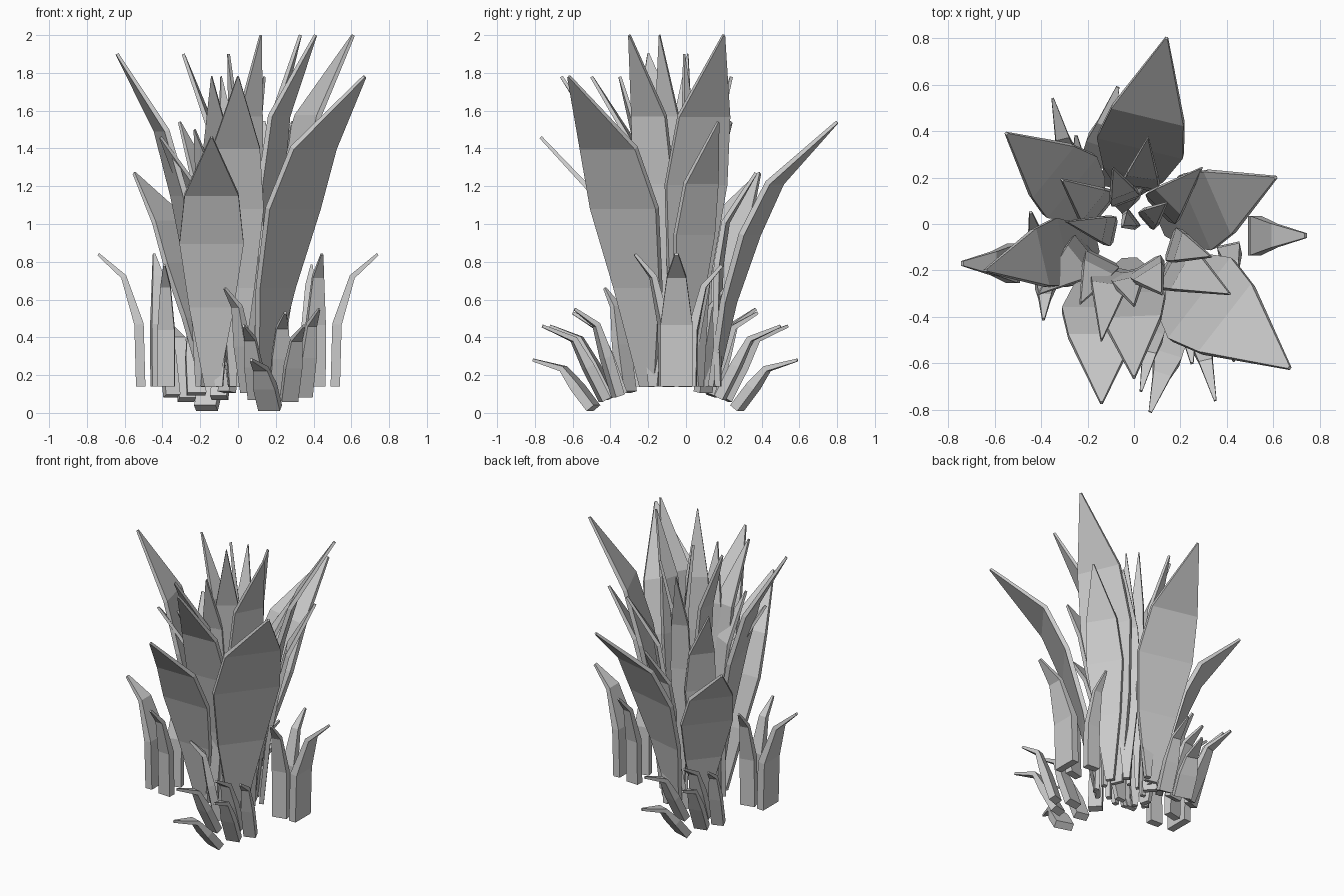
import bpy, bmesh
from mathutils import Vector

# Leaf templates: (outward fraction, height fraction, width fraction, thickness)
BROAD = [(0, 0, .22, .03), (.13, .32, .70, .03), (.30, .575, 1, .03), (.50, .77, .84, .028), (1, 1, .03, .016)]
INNER = [(0, 0, .22, .03), (-.03, .32, .70, .03), (.02, .575, 1, .03), (.20, .77, .84, .026), (1, 1, .03, .016)]
UPRIGHT = [(0, 0, 1, .05), (.04, .47, 1, .05), (.40, .83, .6, .03), (1, 1, .12, .015)]
SPLAYED = [(0, 0, 1, .05), (.27, .45, 1, .05), (.50, .82, .65, .03), (1, 1, .12, .015)]


def leaf(name, template, base, tip, width):
    """Flat bent blade with rectangular sections, swept from base to tip."""
    base, tip = Vector(base), Vector(tip)
    run = tip - base
    out = Vector((run.x, run.y, 0))
    side = Vector((-out.y, out.x, 0)).normalized()
    pts = [base + out * o + Vector((0, 0, run.z * h)) for o, h, w, t in template]
    bm = bmesh.new()
    rings = []
    for i, (o, h, w, t) in enumerate(template):
        tangent = (pts[min(i + 1, len(pts) - 1)] - pts[max(i - 1, 0)]).normalized()
        normal = side.cross(tangent).normalized()
        a, b = side * (width * w / 2), normal * (t / 2)
        rings.append([bm.verts.new(pts[i] + d) for d in (a + b, b - a, -a - b, a - b)])
    for r, s in zip(rings, rings[1:]):
        for k in range(4):
            n = (k + 1) % 4
            bm.faces.new((r[k], r[n], s[n], s[k]))
    bm.faces.new(rings[0][::-1])
    bm.faces.new(rings[-1])
    bmesh.ops.recalc_face_normals(bm, faces=bm.faces)
    mesh = bpy.data.meshes.new(name)
    bm.to_mesh(mesh)
    bm.free()
    bpy.context.collection.objects.link(bpy.data.objects.new(name, mesh))


def leaf_pair(name, template, base, tip, width):
    """A leaf and its half-turn copy about the plant's axis at y = -0.11."""
    leaf(name, template, base, tip, width)
    turn = lambda p: (-p[0], -.22 - p[1], p[2])
    leaf(name, template, turn(base), turn(tip), width)


# Broad outer leaves: base x, y, tip x, y, z, width
for bx, by, x, y, z, w in [
    (-.02, .14, .14, .80, 1.54, .38),
    (.13, -.01, .61, .20, 2.0, .35),
    (.13, -.20, .67, -.62, 1.78, .44),
    (-.14, -.20, -.14, -.77, 1.46, .34),
    (-.02, -.16, .00, -.66, 1.78, .30),
    (-.17, -.09, -.64, -.20, 1.90, .30),
    (-.16, .07, -.55, .39, 1.27, .34),
    (.19, -.01, .48, .17, 1.54, .24),
]:
    leaf("broad_leaf", BROAD, (bx, by, .14), (x, y, z), w)

# Steep inner leaves, upright below and bent outward near the tip
for bx, by, x, y, z, w in [
    (.17, -.17, .41, -.30, 2.0, .24),
    (.17, -.09, .33, -.14, 2.0, .15),
    (.05, -.19, .12, -.30, 2.0, .17),
    (-.10, -.03, -.29, .01, 1.90, .13),
    (-.01, .02, -.05, -.01, 1.90, .09),
    (-.15, .06, -.31, .19, 1.54, .20),
    (.12, .07, .29, .24, 1.54, .18),
    (-.03, -.22, .00, -.35, 1.78, .16),
    (-.10, -.21, -.14, -.50, 1.78, .18),
    (-.14, -.16, -.23, -.34, 1.50, .16),
    (.06, .02, .14, .09, 1.78, .10),
    (-.04, .11, -.09, .24, 1.78, .13),
    (-.20, -.13, -.41, -.30, 1.46, .20),
    (.03, .17, .06, .37, 1.27, .16),
]:
    leaf("inner_leaf", INNER, (bx, by, .14), (x, y, z), w)

# Short upright leaves at both sides
for bx, by, x, y, z, w in [
    (.515, -.05, .74, -.05, .84, .17),
    (.41, -.11, .445, -.27, .84, .10),
    (.38, .03, .39, .19, .78, .09),
]:
    leaf_pair("side_leaf", UPRIGHT, (bx, by, .14), (x, y, z), w)

# Short leaves splayed low to the front and the back
for bx, by, bz, x, y, z, w in [
    (.17, -.49, .025, .07, -.81, .28, .12),
    (.27, -.43, .07, .35, -.76, .46, .09),
    (.10, -.40, .08, .03, -.72, .46, .09),
    (.35, -.36, .09, .43, -.59, .55, .08),
    (.22, -.34, .10, .25, -.60, .53, .10),
    (.06, -.31, .11, -.07, -.43, .66, .09),
]:
    leaf_pair("splayed_leaf", SPLAYED, (bx, by, bz), (x, y, z), w)
